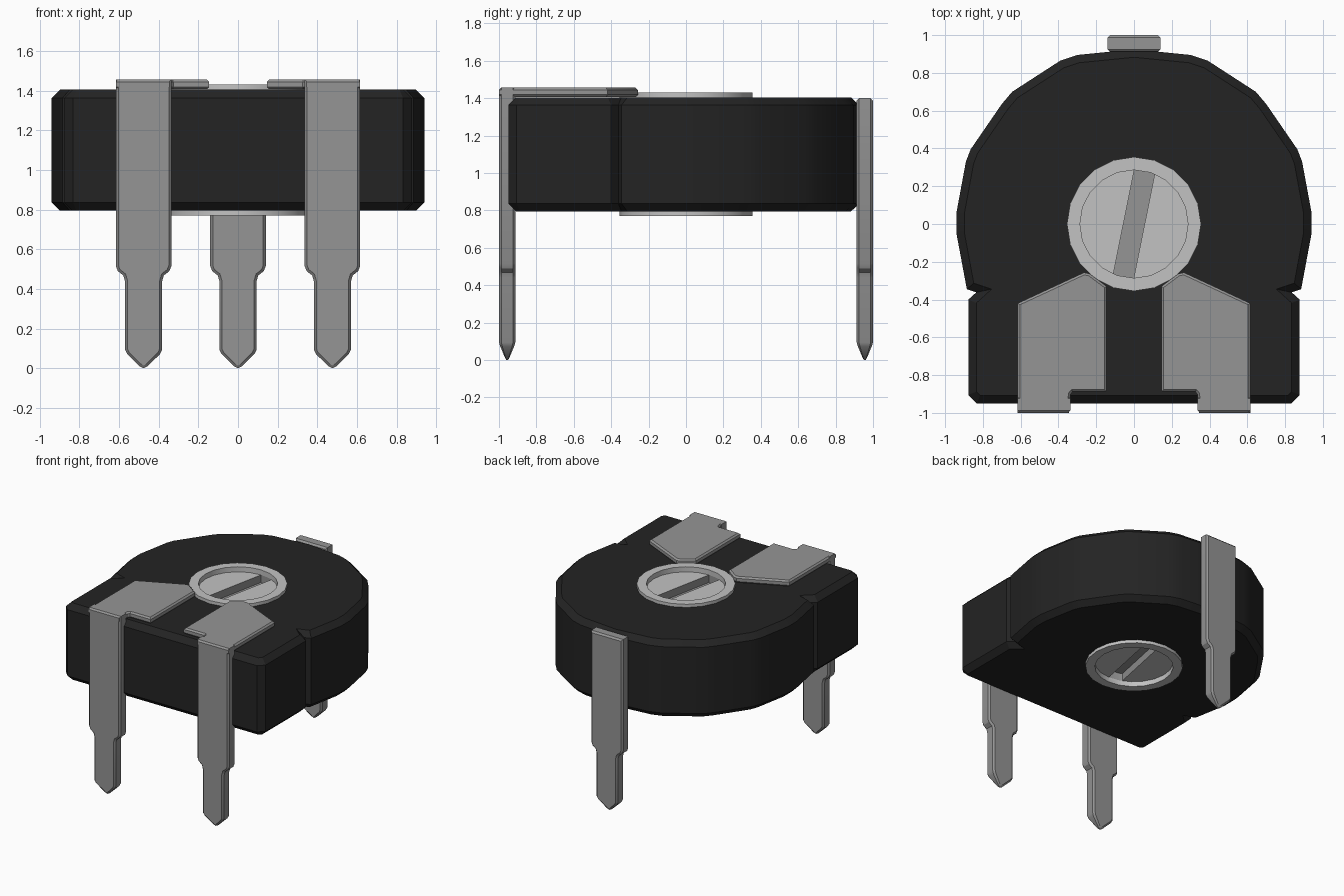
import bpy, bmesh, math
from mathutils import Vector

if "Cube" in bpy.data.objects:
    bpy.data.objects.remove(bpy.data.objects["Cube"], do_unlink=True)


def material(name, value):
    m = bpy.data.materials.new(name)
    m.use_nodes = True
    col = (value, value, value, 1)
    m.diffuse_color = col
    m.node_tree.nodes["Principled BSDF"].inputs["Base Color"].default_value = col
    return m


BLACK = material("black plastic", 0.017)
METAL = material("grey metal", 0.30)
LIGHT = material("light grey plastic", 0.54)


def finish(bm, name, *mats):
    bmesh.ops.recalc_face_normals(bm, faces=bm.faces[:])
    me = bpy.data.meshes.new(name)
    bm.to_mesh(me)
    bm.free()
    ob = bpy.data.objects.new(name, me)
    bpy.context.collection.objects.link(ob)
    for m in mats:
        me.materials.append(m)
    return ob


def smooth(ob):
    bpy.ops.object.select_all(action='DESELECT')
    ob.select_set(True)
    bpy.context.view_layer.objects.active = ob
    bpy.ops.object.shade_smooth_by_angle(angle=math.radians(30))


def prism(outline, place, lo, hi, chamfer):
    """Extrude a flat outline from lo to hi and chamfer the rims of both caps."""
    bm = bmesh.new()
    a = [bm.verts.new(place(u, v, lo)) for u, v in outline]
    b = [bm.verts.new(place(u, v, hi)) for u, v in outline]
    caps = [bm.faces.new(a), bm.faces.new(b)]
    n = len(a)
    for i in range(n):
        j = (i + 1) % n
        bm.faces.new((a[i], a[j], b[j], b[i]))
    bmesh.ops.recalc_face_normals(bm, faces=bm.faces[:])
    rims = [e for f in caps for e in f.edges]
    bmesh.ops.bevel(bm, geom=rims, offset=chamfer, segments=1, profile=0.5,
                    affect='EDGES', clamp_overlap=False)
    return bm


def mirrored(half):
    return half + [(-u, v) for u, v in reversed(half) if abs(u) > 1e-6]


def flat(u, v, w):
    return (u, v, w)


# Body: rounded back, square front, small notch on each side
half = [(0, 0.925), (0.30, 0.895), (0.39, 0.865), (0.645, 0.70), (0.70, 0.635),
        (0.865, 0.395), (0.89, 0.33), (0.94, 0.06), (0.94, -0.05),
        (0.885, -0.345), (0.835, -0.362), (0.877, -0.40),
        (0.877, -0.905), (0.832, -0.95)]
body = finish(prism(mirrored(half), flat, 0.795, 1.405, 0.042), "body", BLACK)

# Bore through the body for the rotor
bm = bmesh.new()
bmesh.ops.create_cone(bm, cap_ends=True, segments=20, radius1=0.33, radius2=0.33, depth=3)
cutter = finish(bm, "bore_cutter", BLACK)
cutter.hide_render = True
mod = body.modifiers.new("bore", 'BOOLEAN')
mod.operation = 'DIFFERENCE'
mod.solver = 'EXACT'
mod.object = cutter
bpy.context.view_layer.objects.active = body
bpy.ops.object.modifier_apply(modifier="bore")
bpy.data.objects.remove(cutter, do_unlink=True)
smooth(body)

# Rotor: disc with a recess and a screwdriver slot on both sides
bm = bmesh.new()
N = 20
ring = [(0.355 * math.sin(2 * math.pi * i / N), 0.355 * math.cos(2 * math.pi * i / N))
        for i in range(N)]
lower = [bm.verts.new((x, y, 0.77)) for x, y in ring]
upper = [bm.verts.new((x, y, 1.43)) for x, y in ring]
caps = [bm.faces.new(lower), bm.faces.new(upper)]
for i in range(N):
    j = (i + 1) % N
    bm.faces.new((lower[i], lower[j], upper[j], upper[i]))
bmesh.ops.recalc_face_normals(bm, faces=bm.faces[:])


def sink(face, depth):
    """Push a face inwards, adding walls."""
    step = face.normal * -depth
    new = bmesh.ops.extrude_discrete_faces(bm, faces=[face])["faces"][0]
    bmesh.ops.translate(bm, verts=new.verts[:], vec=step)
    return new


tilt = math.radians(11.4)
across = Vector((math.cos(tilt), -math.sin(tilt), 0))
for cap in caps:
    bmesh.ops.inset_individual(bm, faces=[cap], thickness=0.069)
    floor = sink(cap, 0.04)
    z = floor.calc_center_median().z
    pieces = [floor]
    for side in (-1, 1):
        geom = set(pieces)
        for f in pieces:
            geom.update(f.edges)
            geom.update(f.verts)
        bmesh.ops.bisect_plane(bm, geom=list(geom), plane_co=across * 0.055 * side,
                               plane_no=across)
        pieces = [f for f in bm.faces if all(abs(v.co.z - z) < 1e-4 for v in f.verts)]
    slot = min(pieces, key=lambda f: abs(f.calc_center_median().dot(across)))
    slot = sink(slot, 0.06)
    slot.material_index = 1
    for e in slot.edges:
        for f in e.link_faces:
            f.material_index = 1
smooth(finish(bm, "rotor", LIGHT, METAL))


# Pins: shouldered blades with wedge tips
def pin(name, cx, y0, y1, top):
    half = [(0.14, top), (0.14, 0.515), (0.13, 0.49), (0.102, 0.468), (0.094, 0.44),
            (0.094, 0.095), (0.083, 0.072), (0.02, 0.01), (0, 0.0)]
    bm = prism(mirrored(half), lambda u, v, w: (u + cx, w, v), y0, y1, 0.013)
    mid = (y0 + y1) / 2
    for v in bm.verts:
        if v.co.z < 0.09:
            v.co.y = mid + (v.co.y - mid) * (0.15 + 0.85 * v.co.z / 0.09)
    smooth(finish(bm, name, METAL))


pin("back_pin", 0, 0.912, 1.0, 1.40)
for name, s in (("left", 1), ("right", -1)):
    pin(name + "_front_pin", 0.476 * s, -1.0, -0.912, 1.456)
    # Contact tab folded over the top of the body
    tab = [(0.616, -1.0), (0.345, -1.0), (0.335, -0.90), (0.325, -0.888),
           (0.145, -0.888), (0.145, -0.33), (0.235, -0.263), (0.265, -0.257),
           (0.616, -0.42)]
    smooth(finish(prism([(s * x, y) for x, y in tab], flat, 1.407, 1.456, 0.012),
                  name + "_contact_tab", METAL))
